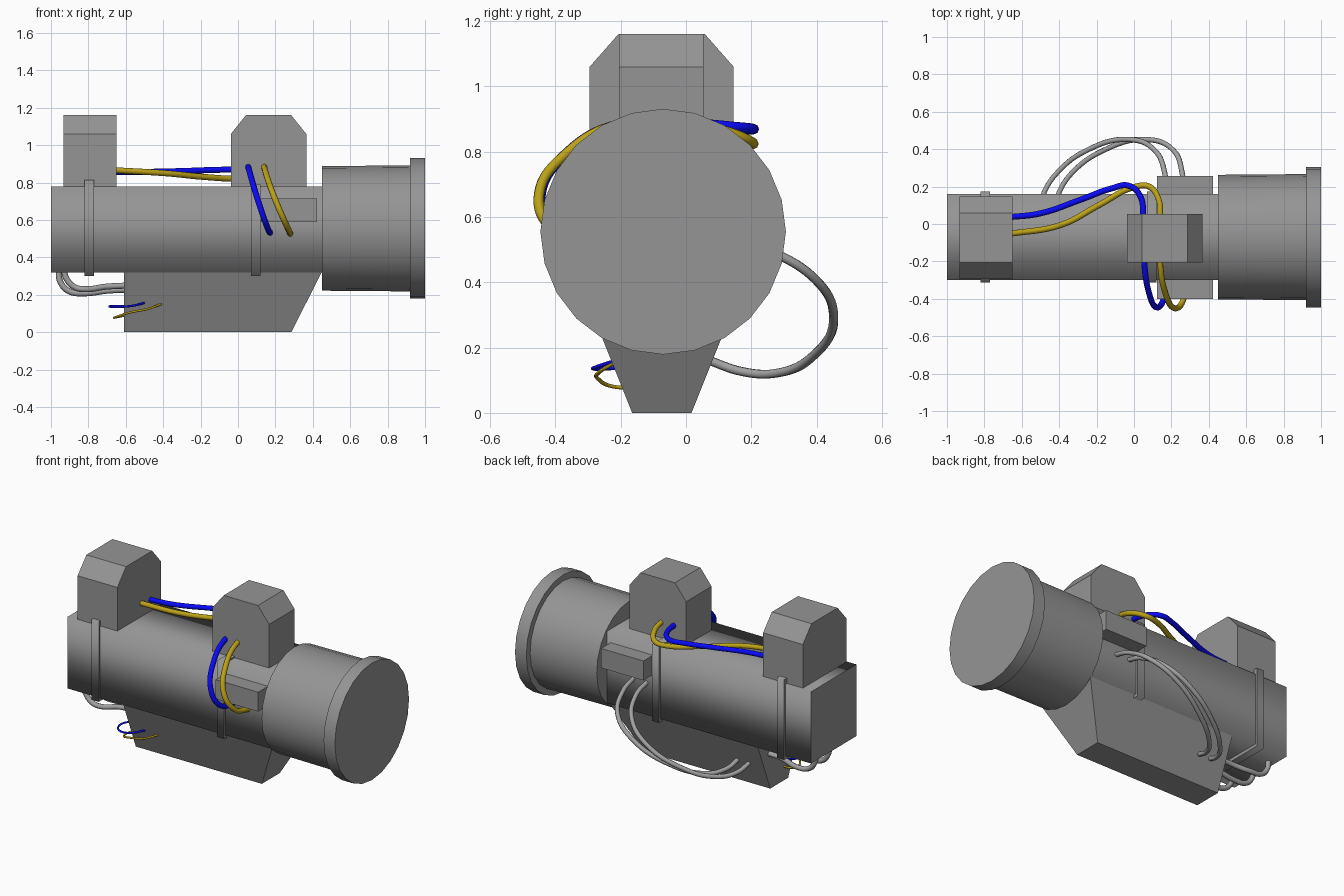
import bpy, bmesh, math

if "Cube" in bpy.data.objects:
    bpy.data.objects.remove(bpy.data.objects["Cube"])

CY, CZ = -0.07, 0.555  # long axis of the housing


def material(name, rgb):
    m = bpy.data.materials.new(name)
    m.diffuse_color = (*rgb, 1)
    m.use_nodes = True
    m.node_tree.nodes["Principled BSDF"].inputs["Base Color"].default_value = m.diffuse_color
    return m


grey = material("dark_grey", (0.3, 0.3, 0.3))
cable_grey = material("cable_grey", (0.36, 0.36, 0.36))
blue = material("blue", (0.003, 0.003, 0.95))
yellow = material("yellow", (0.5, 0.36, 0.01))


def finish(name, bm, smooth=None):
    bmesh.ops.recalc_face_normals(bm, faces=bm.faces)
    if smooth:
        for f in bm.faces:
            f.smooth = smooth(f)
    me = bpy.data.meshes.new(name)
    bm.to_mesh(me)
    bm.free()
    me.materials.append(grey)
    ob = bpy.data.objects.new(name, me)
    bpy.context.collection.objects.link(ob)
    return ob


def prism(name, pts, axis, a, b, smooth=None, tweak=None):
    """Extrude a 2D outline along x (pts are y,z) or y (pts are x,z)."""
    bm = bmesh.new()
    place = (lambda t, p: (t, *p)) if axis == 'x' else (lambda t, p: (p[0], t, p[1]))
    lo = [bm.verts.new(place(a, p)) for p in pts]
    hi = [bm.verts.new(place(b, p)) for p in pts]
    bm.faces.new(lo)
    bm.faces.new(hi[::-1])
    n = len(pts)
    for i in range(n):
        j = (i + 1) % n
        bm.faces.new((lo[i], lo[j], hi[j], hi[i]))
    if tweak:
        for v in bm.verts:
            tweak(v)
    return finish(name, bm, smooth)


def box(name, x, y, z, smooth=None):
    pts = [(y[0], z[0]), (y[1], z[0]), (y[1], z[1]), (y[0], z[1])]
    return prism(name, pts, 'x', x[0], x[1], smooth)


def drum(name, r0, r1, x0, x1, sides=24):
    ring = [(CY + r0 * math.cos(2 * math.pi * i / sides),
             CZ + r0 * math.sin(2 * math.pi * i / sides)) for i in range(sides)]

    def taper(v):
        if v.co.x > (x0 + x1) / 2:
            v.co.y = CY + (v.co.y - CY) * r1 / r0
            v.co.z = CZ + (v.co.z - CZ) * r1 / r0
    return prism(name, ring, 'x', x0, x1, sides_only, taper)


def sides_only(f):
    return abs(f.normal.x) < 0.9


def knob(lo, hi, inset):
    """Block outline with both top corners chamfered."""
    return [(lo, 0.78), (hi, 0.78), (hi, 1.06), (hi - inset, 1.16), (lo + inset, 1.16), (lo, 1.06)]


def cable(name, pts, radius, mat):
    cu = bpy.data.curves.new(name, 'CURVE')
    cu.dimensions = '3D'
    cu.bevel_depth = radius
    cu.bevel_resolution = 2
    cu.resolution_u = 8
    cu.use_fill_caps = True
    cu.materials.append(mat)
    sp = cu.splines.new('BEZIER')
    sp.bezier_points.add(len(pts) - 1)
    for bp, p in zip(sp.bezier_points, pts):
        bp.co = p
        bp.handle_left_type = bp.handle_right_type = 'AUTO'
    ob = bpy.data.objects.new(name, cu)
    bpy.context.collection.objects.link(ob)
    return ob


# Square housing, softly shaded along its length
box("housing", (-1, 0.45), (-0.30, 0.16), (0.32, 0.78), sides_only)

# Lens barrel and rim
drum("barrel", 0.333, 0.337, 0.45, 0.93)
drum("barrel_rim", 0.376, 0.376, 0.92, 1.0)

# Keel: tapered downwards with a raked front end
def rake(v):
    if v.co.x > 0 and v.co.z < 0.1:
        v.co.x = 0.285
prism("keel", [(-0.165, 0), (0.017, 0), (0.147, 0.325), (-0.295, 0.325)], 'x', -0.61, 0.45, tweak=rake)

# Adjustment blocks on top, chamfered across different axes
prism("rear_block", knob(-0.295, 0.146, 0.088), 'x', -0.932, -0.65)
prism("middle_block", knob(-0.038, 0.365, 0.08), 'y', -0.205, 0.053)

# Side connector box through the housing
box("connector_box", (0.122, 0.423), (-0.40, 0.257), (0.59, 0.715))

# Straps
box("rear_strap", (-0.82, -0.77), (-0.312, 0.175), (0.30, 0.815), sides_only)
box("middle_strap", (0.07, 0.12), (-0.312, 0.175), (0.30, 0.79), sides_only)

# Coloured cables from the rear block, under the middle block, to the front side
cable("blue_cable", [(-0.68, 0.035, 0.855), (-0.5, 0.057, 0.857), (-0.285, 0.13, 0.862),
                     (-0.12, 0.19, 0.868), (-0.03, 0.205, 0.87), (0.03, 0.155, 0.875),
                     (0.05, 0.03, 0.885), (0.055, -0.21, 0.882), (0.078, -0.36, 0.80),
                     (0.118, -0.445, 0.67), (0.155, -0.41, 0.565), (0.172, -0.29, 0.53)], 0.016, blue)
cable("yellow_cable", [(-0.68, -0.055, 0.867), (-0.39, -0.005, 0.85), (-0.18, 0.105, 0.83),
                       (0.0, 0.197, 0.822), (0.08, 0.2, 0.83), (0.132, 0.13, 0.86),
                       (0.14, 0.03, 0.882), (0.14, -0.21, 0.882), (0.165, -0.36, 0.80),
                       (0.215, -0.45, 0.67), (0.262, -0.41, 0.565), (0.28, -0.29, 0.525)], 0.016, yellow)

# Grey cables looping from the back side down into the keel
loop = [(0.14, 0.53), (0.27, 0.49), (0.395, 0.41), (0.452, 0.30),
        (0.39, 0.175), (0.28, 0.122), (0.17, 0.127), (0.06, 0.165)]
for i, xs in enumerate([(0.17, 0.165, 0.11, -0.03, -0.26, -0.405, -0.48, -0.505),
                        (0.265, 0.258, 0.21, 0.06, -0.17, -0.325, -0.4, -0.425)]):
    cable(f"back_cable_{i + 1}", [(x, *p) for x, p in zip(xs, loop)], 0.014, cable_grey)

# Grey cables from the housing underside into the keel's rear face
for i, (y, dx, dz) in enumerate([(0.05, 0, 0), (-0.085, 0, 0), (-0.235, 0.03, 0.022)]):
    ye = CY + (y - CY) * 0.8
    cable(f"under_cable_{i + 1}", [(-0.96 + dx, y, 0.34), (-0.95 + dx, y, 0.27 + dz), (-0.905 + dx, y, 0.22 + dz),
                                   (-0.82, y, 0.208 + dz), (-0.70, ye, 0.222 + dz), (-0.58, ye, 0.228 + dz)],
          0.016, cable_grey)

# Thin wires around the keel's rear corner
cable("thin_blue_wire", [(-0.49, -0.215, 0.16), (-0.56, -0.27, 0.142), (-0.64, -0.28, 0.135),
                         (-0.687, -0.22, 0.137), (-0.66, -0.15, 0.14), (-0.6, -0.12, 0.14)], 0.006, blue)
cable("thin_yellow_wire", [(-0.40, -0.215, 0.155), (-0.48, -0.265, 0.125), (-0.58, -0.27, 0.105),
                           (-0.655, -0.22, 0.08), (-0.65, -0.15, 0.08), (-0.6, -0.12, 0.09)], 0.006, yellow)
